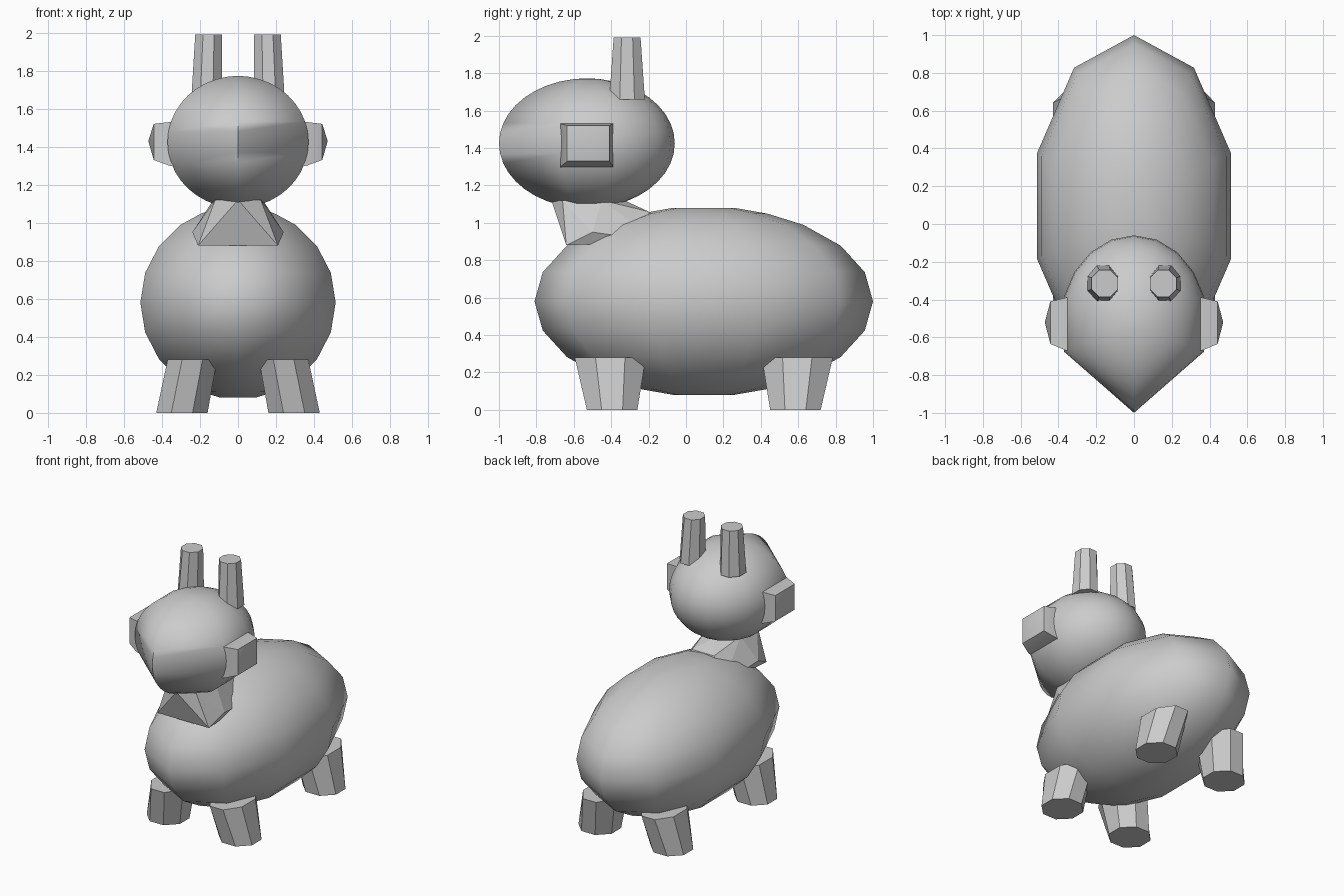
import bpy, bmesh
from math import sin, cos, radians, pi

if "Cube" in bpy.data.objects:
    bpy.data.objects.remove(bpy.data.objects["Cube"])


def finish(name, bm, smooth=None):
    bmesh.ops.recalc_face_normals(bm, faces=bm.faces)
    me = bpy.data.meshes.new(name)
    bm.to_mesh(me)
    bm.free()
    ob = bpy.data.objects.new(name, me)
    bpy.context.collection.objects.link(ob)
    if smooth:
        bpy.ops.object.select_all(action='DESELECT')
        ob.select_set(True)
        bpy.context.view_layer.objects.active = ob
        bpy.ops.object.shade_smooth_by_angle(angle=radians(smooth))
    return ob


def loft(name, rings, smooth=None):
    """Skin a stack of equal-sized rings and cap both ends."""
    bm = bmesh.new()
    vs = [[bm.verts.new(p) for p in r] for r in rings]
    for a, b in zip(vs, vs[1:]):
        for i in range(len(a)):
            j = (i + 1) % len(a)
            bm.faces.new((a[i], a[j], b[j], b[i]))
    bm.faces.new(vs[0])
    bm.faces.new(vs[-1])
    return finish(name, bm, smooth)


def ovoid(name, c, r, meridians, levels):
    """Stretched sphere with chosen meridian angles and (radius, height) levels."""
    return loft(name, [[(c[0] + r[0] * k * cos(radians(a)),
                         c[1] + r[1] * k * sin(radians(a)),
                         c[2] + r[2] * h) for a in meridians]
                       for k, h in levels], 75)


def ring(x, y, z, rx, ry, n=8):
    return [(x + rx * cos(2 * pi * (i + .5) / n) / cos(pi / n),
             y + ry * sin(2 * pi * (i + .5) / n) / cos(pi / n), z) for i in range(n)]


def hull(name, pts, smooth=None):
    bm = bmesh.new()
    for p in pts:
        bm.verts.new(p)
    res = bmesh.ops.convex_hull(bm, input=bm.verts)
    junk = {g for g in res['geom_interior'] + res['geom_unused']
            if isinstance(g, bmesh.types.BMVert)}
    bmesh.ops.delete(bm, geom=list(junk), context='VERTS')
    return finish(name, bm, smooth)


# Body: ten meridians, flattened poles
half = [(cos(radians(a)), sin(radians(a)) * 1.012) for a in (0, 18, 36, 54, 68)]
half.append((.18, 1.0))
levels = [(k, -h) for k, h in reversed(half[1:])] + half
ovoid("body", (0, .095, .58), (.54, .905, .5), [18 + 36 * i for i in range(10)], levels)

# Head: wedge-shaped front, rounded back
levels = [(cos(radians(a)), sin(radians(a))) for a in range(-81, 82, 9)]
levels = [(.04, -1)] + levels + [(.04, 1)]
ovoid("head", (0, -.53, 1.425), (.39, .47, .347),
      [-90, -18, 18, 36, 54, 72, 90, 108, 126, 144, 162, 198], levels)

# Neck: flared collar between head and body
neck = [(0, -.72, 1.12), (0, -.33, 1.12)]
for s in (-1, 1):
    neck += [(s * .21, -.64, .88), (s * .24, -.5, .95), (s * .2, -.15, .9),
             (s * .12, -.66, 1.12), (s * .13, -.45, 1.12), (s * .09, -.2, 1.06)]
hull("neck", neck)

for side, s in (("left", -1), ("right", 1)):
    # Legs: octagonal, splayed outwards
    for end, y0, y1 in (("front", -.395, -.405), ("hind", .585, .595)):
        loft(f"{end}_leg_{side}", [ring(s * .295, y0, 0, .135, .135),
                                   ring(s * .24, y1, .28, .13, .19)])
    # Horns
    loft(f"horn_{side}", [ring(s * .165, -.315, 1.66, .08, .095),
                          ring(s * .155, -.315, 1.99, .07, .072)])
    # Ears: stubby blocks with a pointed bulge
    ear = [(s * .472, -.52, 1.43)]
    for x, ya, yb, za, zb in ((.30, -.67, -.39, 1.29, 1.53), (.36, -.67, -.39, 1.30, 1.53),
                              (.443, -.635, -.41, 1.33, 1.52)):
        ear += [(s * x, y, z) for y in (ya, yb) for z in (za, zb)]
    hull(f"ear_{side}", ear, 35)
